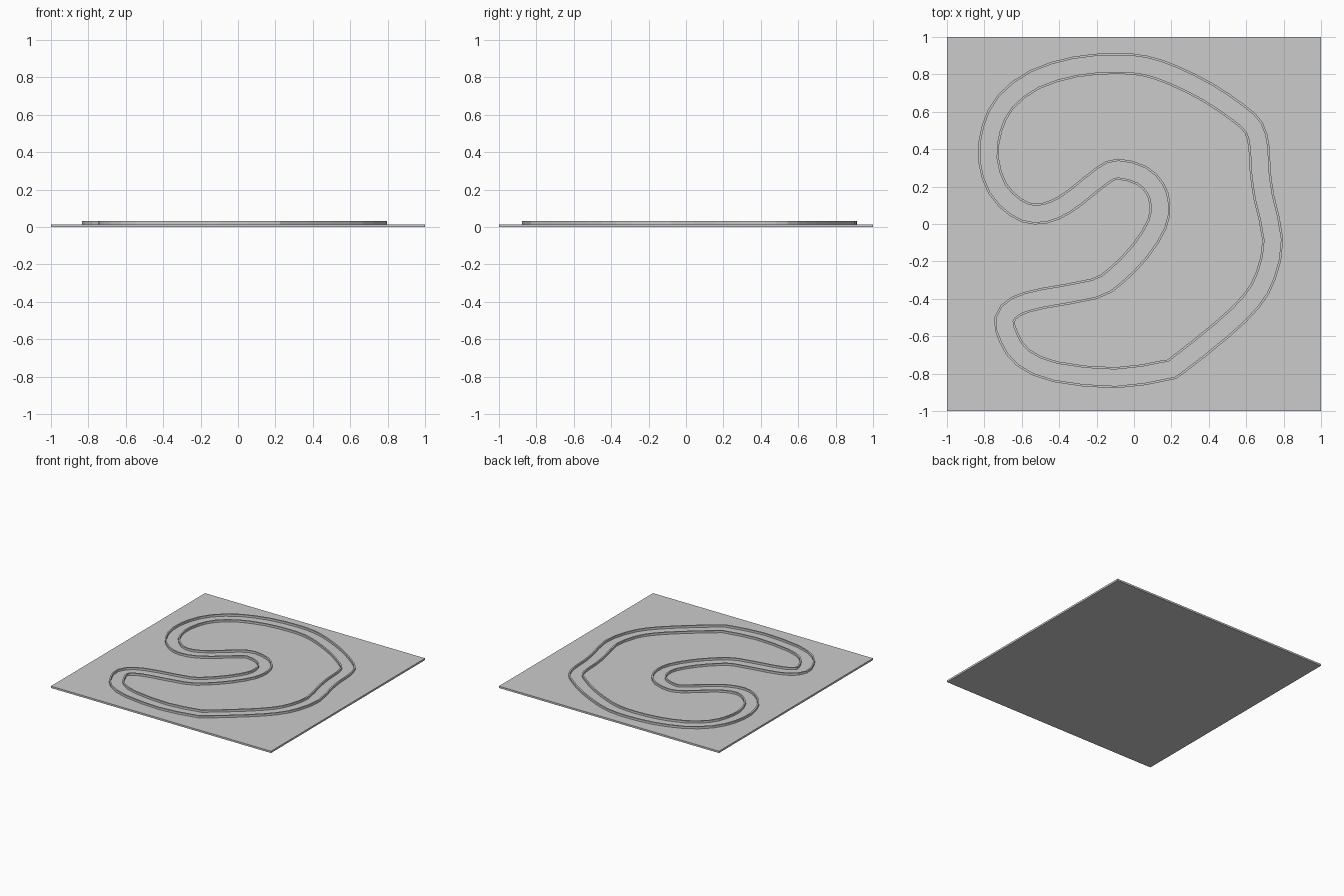
import bpy, bmesh
from mathutils import Vector

if "Cube" in bpy.data.objects:
    bpy.data.objects.remove(bpy.data.objects["Cube"])

BASE_H = 0.015      # plate thickness
WALL_TOP = 0.032    # top of the track walls
HALF_TRACK = 0.05   # centre line to middle of a wall
WALL_T = 0.012      # wall thickness

# Centre line of the track, clockwise from the top
PATH = [(-.10, .858), (.06, .845), (.21, .795), (.395, .703), (.555, .595), (.64, .515),
        (.668, .41), (.675, .28), (.695, .14), (.742, -.085), (.705, -.275), (.625, -.415),
        (.47, -.565), (.235, -.752), (.165, -.783), (-.10, -.822), (-.42, -.79),
        (-.592, -.715), (-.668, -.61), (-.692, -.51), (-.63, -.44), (-.49, -.398),
        (-.215, -.347), (-.10, -.28), (.03, -.148), (.122, -.003), (.138, .105),
        (.112, .19), (.04, .26), (-.085, .293), (-.17, .258), (-.315, .142), (-.42, .077),
        (-.53, .053), (-.63, .088), (-.73, .19), (-.778, .345), (-.76, .51),
        (-.685, .655), (-.53, .773), (-.315, .84)]


def smooth_loop(pts, steps=2):
    """Closed Catmull-Rom curve through the points."""
    p = [Vector(q) for q in pts]
    n, out = len(p), []
    for i in range(n):
        a, b, c, d = (p[(i + k) % n] for k in (-1, 0, 1, 2))
        for s in range(steps):
            t = s / steps
            out.append(0.5 * (2 * b + (c - a) * t + (2 * a - 5 * b + 4 * c - d) * t * t
                              + (3 * b - a - 3 * c + d) * t ** 3))
    return out


def offset(loop, dist):
    n, out = len(loop), []
    for i in range(n):
        t = (loop[(i + 1) % n] - loop[i - 1]).normalized()
        out.append(loop[i] + Vector((-t.y, t.x)) * dist)
    return out


def make_wall(name, loop, dist):
    """Rectangular section swept round the offset centre line."""
    a, b = offset(loop, dist - WALL_T / 2), offset(loop, dist + WALL_T / 2)
    bm = bmesh.new()
    rings = [[bm.verts.new((q.x, q.y, z)) for q in side]
             for side, z in ((a, 0.001), (a, WALL_TOP), (b, WALL_TOP), (b, 0.001))]
    n = len(loop)
    for k in range(4):
        r, s = rings[k], rings[(k + 1) % 4]
        for i in range(n):
            j = (i + 1) % n
            bm.faces.new((r[i], r[j], s[j], s[i]))
    bmesh.ops.recalc_face_normals(bm, faces=bm.faces)
    me = bpy.data.meshes.new(name)
    bm.to_mesh(me)
    bm.free()
    bpy.context.collection.objects.link(bpy.data.objects.new(name, me))


# Square base plate
bpy.ops.mesh.primitive_cube_add(size=1, location=(0, 0, BASE_H / 2))
base = bpy.context.object
base.name = "base_plate"
base.scale = (2, 2, BASE_H)
bpy.ops.object.transform_apply(location=False, rotation=False, scale=True)

# Outer and inner track walls
centre = smooth_loop(PATH)
make_wall("outer_track_wall", centre, HALF_TRACK)
make_wall("inner_track_wall", centre, -HALF_TRACK)
